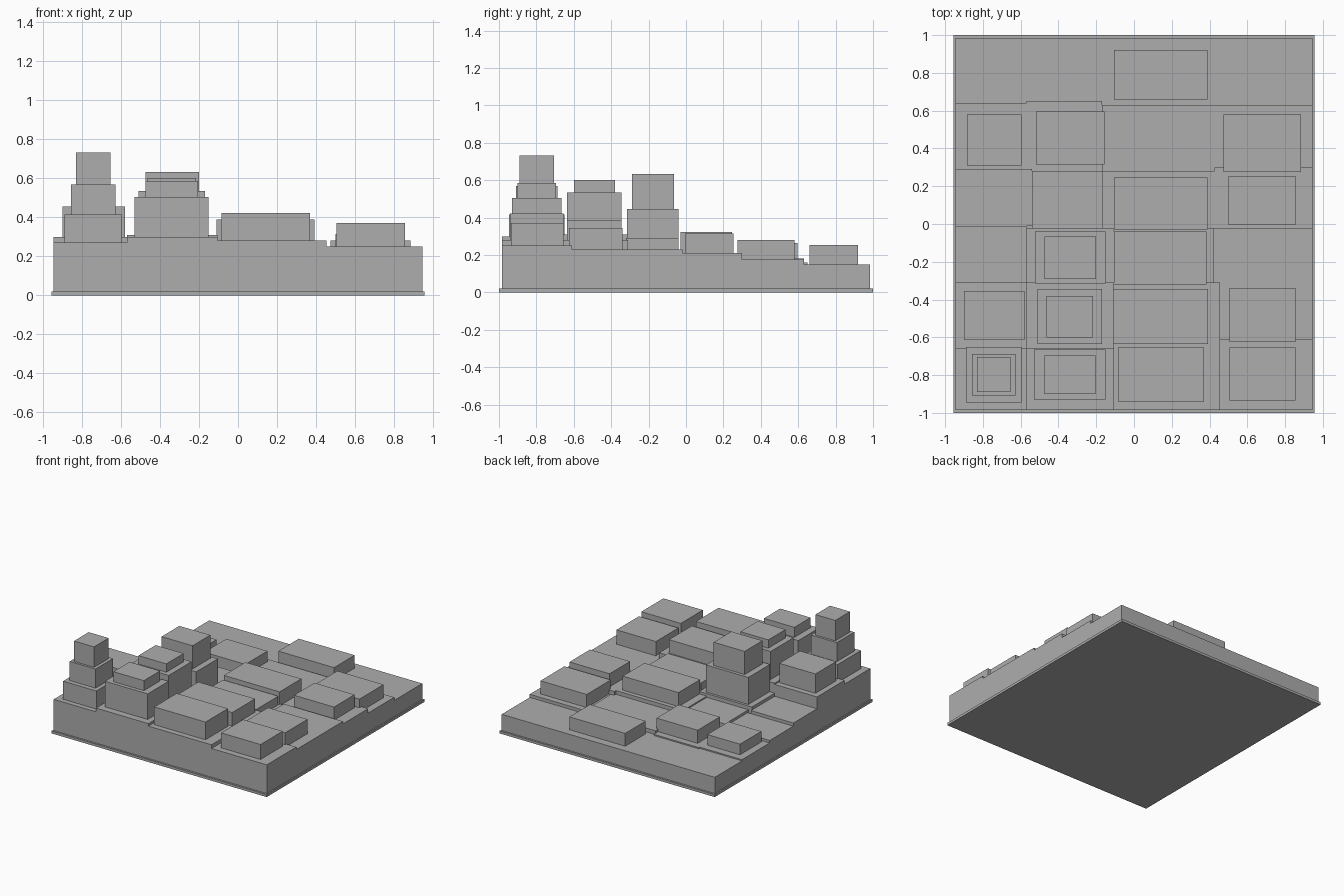
import bpy
import bmesh
from mathutils import Matrix, Vector

default_cube = bpy.data.objects.get("Cube")
if default_cube:
    bpy.data.objects.remove(default_cube, do_unlink=True)

# One plain grey for the whole model
grey = bpy.data.materials.new("plain_grey")
grey.use_nodes = True
colour = (0.42, 0.42, 0.42, 1)
grey.diffuse_color = colour
for node in grey.node_tree.nodes:
    if node.type == "BSDF_PRINCIPLED":
        node.inputs["Base Color"].default_value = colour


def add_box(name, x_range, y_range, z_range):
    """Make a flat-faced box that fills the three given ranges."""
    low, high = (Vector(corner) for corner in zip(x_range, y_range, z_range))
    bm = bmesh.new()
    placement = Matrix.Translation((low + high) / 2) @ Matrix.Diagonal((high - low).to_4d())
    bmesh.ops.create_cube(bm, size=1, matrix=placement)
    mesh = bpy.data.meshes.new(name)
    bm.to_mesh(mesh)
    bm.free()
    mesh.materials.append(grey)
    obj = bpy.data.objects.new(name, mesh)
    bpy.context.collection.objects.link(obj)
    return obj


def add_building(name, x_range, y_range, base, top, setbacks=()):
    """Stack a block and its set-back upper tiers: (x inset, y inset, top)."""
    add_box(name, x_range, y_range, (base, top))
    for level, (inset_x, inset_y, tier_top) in enumerate(setbacks):
        x_range = (x_range[0] + inset_x, x_range[1] - inset_x)
        y_range = (y_range[0] + inset_y, y_range[1] - inset_y)
        tier_name = name + ("_middle_tier" if level + 1 < len(setbacks) else "_top_tier")
        add_box(tier_name, x_range, y_range, (top, tier_top))
        top = tier_top


# Outer limits of the ground and the level of its lowest terrace
WEST, EAST = -0.945, 0.945
SOUTH, NORTH = -0.985, 0.985
PLATE, GROUND = 0.02, 0.15

# Base plate and ground slab
add_box("base_plate", (-0.955, 0.955), (-1, 1), (0, PLATE))
add_box("ground_slab", (WEST, EAST), (SOUTH, NORTH), (PLATE, GROUND))


def add_terrace(name, x_range, y_range, top):
    add_box(name + "_terrace", x_range, y_range, (GROUND, top))


# Terraces falling from the front to the back
add_terrace("front_right", (WEST, -0.57), (SOUTH, -0.66), 0.27)
add_terrace("second_right", (WEST, -0.57), (-0.66, -0.31), 0.3)
add_terrace("middle_right", (WEST, -0.57), (-0.31, -0.01), 0.205)
add_terrace("fourth_right", (WEST, -0.54), (-0.01, 0.29), 0.18)
add_terrace("front_inner_right", (-0.57, -0.105), (SOUTH, -0.66), 0.3)
add_terrace("second_inner_right", (-0.57, -0.105), (-0.66, -0.31), 0.31)
add_terrace("middle_inner_right", (-0.57, -0.105), (-0.31, -0.02), 0.23)
add_terrace("fourth_inner_right", (-0.54, -0.17), (-0.02, 0.28), 0.2)
add_terrace("fifth_right", (WEST, -0.57), (0.29, 0.64), 0.16)
add_terrace("fifth_inner_right", (-0.57, -0.17), (0.28, 0.65), 0.16)
add_terrace("front_inner_left", (-0.105, 0.455), (SOUTH, -0.31), 0.28)
add_terrace("middle_inner_left", (-0.105, 0.42), (-0.31, -0.02), 0.22)
add_terrace("fourth_inner_left", (-0.17, 0.425), (-0.02, 0.28), 0.21)
add_terrace("fifth_inner_left", (-0.17, 0.455), (0.28, 0.63), 0.18)
add_terrace("front_left", (0.455, EAST), (SOUTH, -0.61), 0.25)
add_terrace("middle_left", (0.42, EAST), (-0.61, -0.02), 0.23)
add_terrace("fourth_left", (0.425, EAST), (-0.02, 0.3), 0.21)
add_terrace("fifth_left", (0.455, EAST), (0.3, 0.63), 0.175)

# Stepped tower on the front right corner and the blocks behind it
add_building("corner_tower", (-0.89, -0.595), (-0.945, -0.65), 0.27, 0.415,
             setbacks=[(0.033, 0.037, 0.568), (0.026, 0.018, 0.732)])
add_building("second_right_block", (-0.9, -0.58), (-0.615, -0.355), 0.3, 0.455)
add_building("fifth_right_block", (-0.885, -0.595), (0.31, 0.58), 0.16, 0.245)

# Stepped buildings of the inner right column
add_building("front_stepped_building", (-0.53, -0.15), (-0.93, -0.665), 0.3, 0.505,
             setbacks=[(0.055, 0.03, 0.585)])
add_building("second_stepped_building", (-0.51, -0.17), (-0.635, -0.345), 0.31, 0.535,
             setbacks=[(0.046, 0.035, 0.602)])
add_building("middle_stepped_building", (-0.525, -0.15), (-0.315, -0.04), 0.23, 0.447,
             setbacks=[(0.05, 0.025, 0.633)])
add_building("fifth_inner_right_block", (-0.52, -0.155), (0.315, 0.595), 0.16, 0.265)

# Wide low blocks of the inner left column
add_building("front_wide_block", (-0.085, 0.37), (-0.94, -0.655), 0.28, 0.422)
add_building("second_wide_block", (-0.11, 0.393), (-0.635, -0.345), 0.28, 0.388)
add_building("middle_wide_block", (-0.105, 0.385), (-0.32, -0.04), 0.22, 0.29)
add_building("fourth_wide_block", (-0.105, 0.39), (-0.03, 0.245), 0.21, 0.322)
add_building("back_wide_block", (-0.105, 0.39), (0.66, 0.92), GROUND, 0.253)

# Low blocks of the left column
add_building("front_left_block", (0.505, 0.855), (-0.935, -0.655), 0.25, 0.37)
add_building("second_left_block", (0.505, 0.855), (-0.625, -0.34), 0.23, 0.345)
add_building("fourth_left_block", (0.5, 0.855), (-0.005, 0.255), 0.21, 0.315)
add_building("fifth_left_block", (0.475, 0.885), (0.275, 0.58), 0.175, 0.28)
